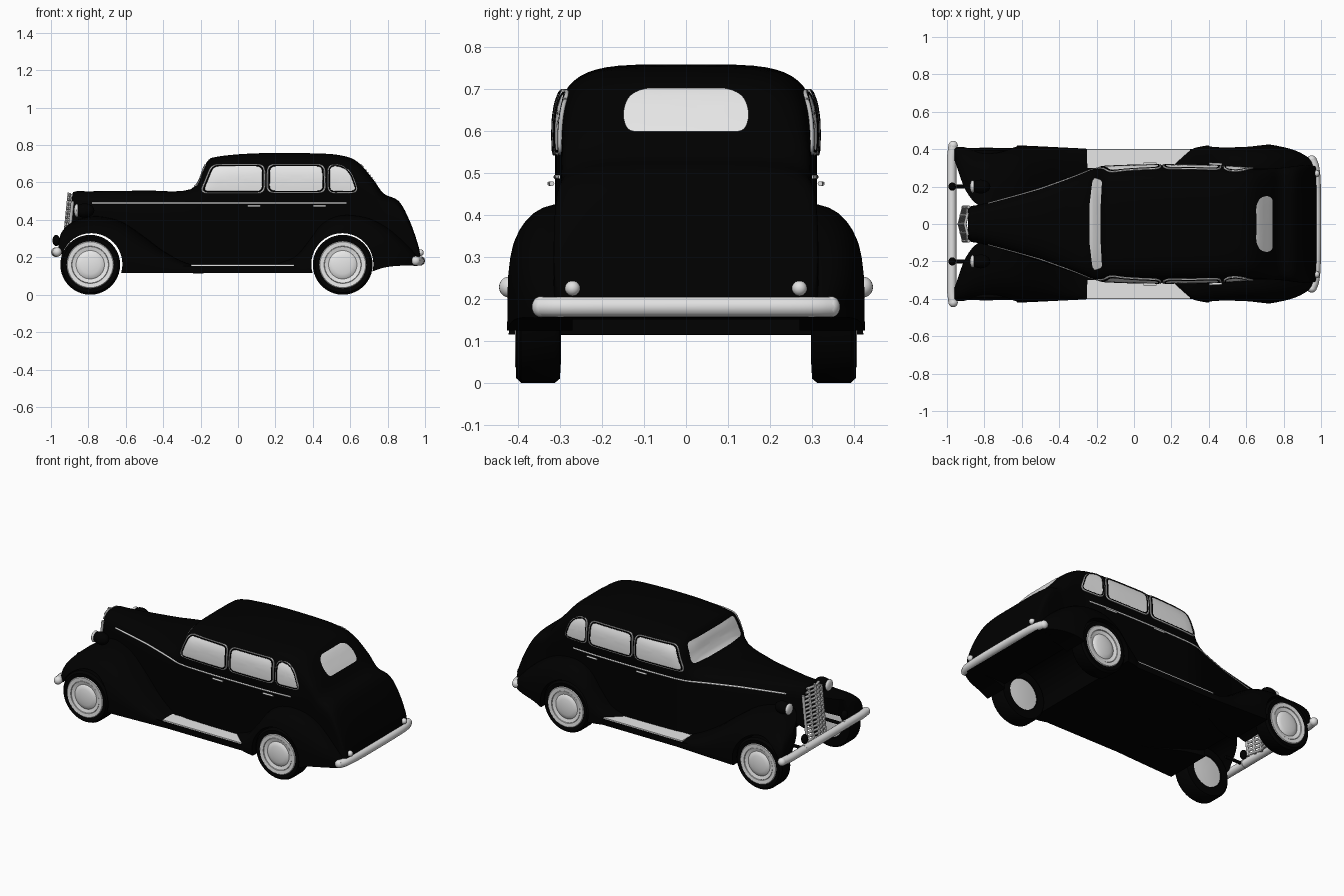
import bpy, bmesh, math
from mathutils import Vector, Matrix
from mathutils.bvhtree import BVHTree

old = bpy.data.objects.get("Cube")
if old:
    bpy.data.objects.remove(old)


def material(name, value):
    m = bpy.data.materials.new(name)
    m.use_nodes = True
    col = (value, value, value, 1)
    m.diffuse_color = col
    m.node_tree.nodes["Principled BSDF"].inputs["Base Color"].default_value = col
    return m


BLACK = material("black paint", 0.0)
GLASS = material("pale glass", 0.8)
CHROME = material("chrome", 0.75)
WHITE = material("white", 0.95)
GREY = material("grille grey", 0.5)
meshes = []


def finish(name, bm, mat):
    bmesh.ops.recalc_face_normals(bm, faces=bm.faces)
    me = bpy.data.meshes.new(name)
    bm.to_mesh(me)
    bm.free()
    me.materials.append(mat)
    ob = bpy.data.objects.new(name, me)
    bpy.context.collection.objects.link(ob)
    meshes.append(ob)
    return ob


def resample(stations, n=4):
    """Catmull-Rom smoothing of a list of station tuples."""
    p = [Vector(s) for s in stations]
    p = [p[0]] + p + [p[-1]]
    out = []
    for a, b, c, d in zip(p, p[1:], p[2:], p[3:]):
        for i in range(n):
            t = i / n
            out.append(b + (c - a) * (t / 2) + (a * 2 - b * 5 + c * 4 - d) * (t * t / 2)
                       + (b * 3 - a - c * 3 + d) * (t ** 3 / 2))
    return out + [p[-1]]


def loft(name, rings, mat):
    bm = bmesh.new()
    loops = [[bm.verts.new(v) for v in r] for r in rings]
    k = len(loops[0])
    for a, b in zip(loops, loops[1:]):
        for i in range(k):
            bm.faces.new((a[i], a[(i + 1) % k], b[(i + 1) % k], b[i]))
    bm.faces.new(loops[0])
    bm.faces.new(loops[-1])
    return finish(name, bm, mat)


def power_arc(n, steps=14):
    """Unit quarter of a superellipse."""
    angles = [math.pi / 2 * i / steps for i in range(steps + 1)]
    return [(max(math.cos(a), 0) ** (2 / n), math.sin(a) ** (2 / n)) for a in angles]


def lathe(name, profile, x, z, side, mat, segs=40):
    bm = bmesh.new()
    rings = [[bm.verts.new((x + r * math.cos(2 * math.pi * i / segs), side * y,
                            z + r * math.sin(2 * math.pi * i / segs)))
              for i in range(segs)] for r, y in profile]
    for a, b in zip(rings, rings[1:]):
        for i in range(segs):
            j = (i + 1) % segs
            bm.faces.new((a[i], a[j], b[j], b[i]))
    bmesh.ops.remove_doubles(bm, verts=bm.verts, dist=1e-5)
    return finish(name, bm, mat)


def ball(name, loc, scale, mat):
    bm = bmesh.new()
    bmesh.ops.create_uvsphere(bm, u_segments=20, v_segments=12, radius=1,
                              matrix=Matrix.LocRotScale(Vector(loc), None, Vector(scale)))
    return finish(name, bm, mat)


def box(name, lo, hi, mat):
    lo, hi = Vector(lo), Vector(hi)
    bm = bmesh.new()
    bmesh.ops.create_cube(bm, size=1, matrix=Matrix.LocRotScale((lo + hi) / 2, None, hi - lo))
    return finish(name, bm, mat)


def wire(name, points, radius, mat, closed=False):
    cu = bpy.data.curves.new(name, "CURVE")
    cu.dimensions = "3D"
    cu.bevel_depth, cu.bevel_resolution, cu.use_fill_caps = radius, 3, True
    sp = cu.splines.new("POLY")
    sp.points.add(len(points) - 1)
    for q, p in zip(sp.points, points):
        q.co = (*p, 1)
    sp.use_cyclic_u = closed
    cu.materials.append(mat)
    ob = bpy.data.objects.new(name, cu)
    bpy.context.collection.objects.link(ob)


# Body shell: x, half width, top, bottom
body_stations = [
    (-.888, .085, .53, .2), (-.872, .095, .552, .2), (-.78, .115, .553, .19), (-.5, .20, .557, .13),
    (-.25, .285, .565, .115), (-.17, .302, .705, .115), (-.11, .307, .738, .115),
    (.1, .312, .756, .115), (.4, .31, .756, .115), (.55, .302, .745, .115), (.64, .297, .71, .13),
    (.72, .297, .62, .15), (.78, .30, .54, .155), (.86, .31, .5, .155), (.92, .315, .39, .155),
    (.965, .31, .26, .155), (.975, .29, .2, .16)]
rings = []
for x, w, top, low in resample(body_stations):
    belt = min(.48, low + .7 * (top - low))
    arc = power_arc(2.7 + 1.8 * min(max((x + .5) / .35, 0), 1))
    half = [(w, low)] + [(w * c, belt + (top - belt) * s) for c, s in arc]
    rings.append([(x, y, z) for y, z in half] + [(x, -y, z) for y, z in reversed(half[:-1])])
body = loft("body", rings, BLACK)
probe = bmesh.new()
probe.from_mesh(body.data)
surface = BVHTree.FromBMesh(probe)
probe.free()


def project(origin, lift):
    """Drop a point onto the body along its dominant far axis."""
    o = Vector(origin)
    axis = max(range(3), key=lambda i: abs(o[i]))
    d = Vector((0, 0, 0))
    d[axis] = -math.copysign(1, o[axis])
    hit = surface.ray_cast(o, d)
    if hit[0] is None:
        hit = surface.find_nearest(o)
    return hit[0] - d * lift


# Fenders: x, inner y, outer y, top, bottom
front_fender = [
    (-.96, .34, .40, .27, .23), (-.945, .30, .41, .33, .22), (-.90, .18, .415, .38, .2),
    (-.83, .1, .418, .41, .15), (-.74, .1, .42, .42, .115), (-.62, .12, .42, .39, .115),
    (-.5, .15, .415, .31, .115), (-.4, .2, .41, .235, .115), (-.3, .25, .405, .18, .115),
    (-.22, .27, .40, .153, .115)]
rear_fender = [
    (.2, .27, .31, .17, .115), (.3, .27, .395, .20, .115), (.38, .27, .418, .29, .115),
    (.45, .27, .428, .38, .115), (.55, .27, .432, .425, .115), (.68, .27, .43, .415, .115),
    (.78, .27, .415, .37, .145), (.87, .27, .39, .30, .155), (.94, .27, .35, .23, .155),
    (.965, .27, .32, .19, .16)]
fenders = {"front": front_fender, "rear": rear_fender}
WHEELS = {"front": -.79, "rear": .56}
shells = {"front": [body], "rear": [body]}
arc = power_arc(2.8, 10)
for side, tag in ((1, "y_plus"), (-1, "y_minus")):
    for end, stations in fenders.items():
        rings = [[(x, side * a, low), (x, side * b, low)] +
                 [(x, side * (a + (b - a) * c), low + .02 + (top - low - .02) * s) for c, s in arc]
                 for x, a, b, top, low in resample(stations)]
        shells[end].append(loft(f"{end}_fender_{tag}", rings, BLACK))

        # Wheel
        parts = (
            ("tyre", BLACK, [(.09, .39), (.126, .402), (.148, .405), (.16, .392), (.16, .312),
                             (.15, .300), (.1, .297), (.09, .31)]),
            ("whitewall", WHITE, [(.126, .403), (.122, .407), (.1, .405), (.099, .397)]),
            ("rim", WHITE, [(.1, .396), (.097, .402), (.076, .396)]),
            ("hubcap", WHITE, [(.077, .395), (.07, .401), (.05, .406), (.025, .409), (0, .41)]),
            ("inner_disc", CHROME, [(.098, .302), (.06, .299), (0, .296)]))
        for part, mat, profile in parts:
            lathe(f"{end}_{part}_{tag}", profile, WHEELS[end], .16, side, mat)

    # Running board with pale step plate
    ys = sorted((side * .27, side * .40))
    box(f"running_board_{tag}", (-.6, ys[0], .115), (.38, ys[1], .153), BLACK)
    ys = sorted((side * .30, side * .398))
    box(f"step_plate_{tag}", (-.25, ys[0], .153), (.3, ys[1], .161), WHITE)

    # Belt trim and door handles
    path = [project((-.78 + 1.36 * i / 40, side * 2, .49), -.002) for i in range(41)]
    wire(f"belt_trim_{tag}", path, .0055, CHROME)
    for i, hx in enumerate((.05, .40)):
        grip = [project((hx + d, side * 2, .474), .012) for d in (0, .035, .07)]
        wire(f"door_handle_{i + 1}_{tag}", grip, .006, CHROME)

    # Lamps, front guards and bumper ends
    ball(f"headlamp_pod_{tag}", (-.82, side * .2, .45), (.052, .037, .038), BLACK)
    ball(f"headlamp_lens_{tag}", (-.863, side * .2, .45), (.014, .034, .035), CHROME)
    ball(f"front_guard_{tag}", (-.972, side * .2, .29), (.02, .022, .03), BLACK)
    ball(f"tail_lamp_{tag}", (.975, side * .27, .225), (.018, .018, .018), CHROME)
    ball(f"front_bumper_end_{tag}", (-.967, side * .42, .228), (.025, .025, .025), CHROME)
    ball(f"rear_bumper_end_{tag}", (.95, side * .345, .181), (.025, .022, .025), CHROME)
    wire(f"front_bumper_clamp_{tag}", [(-.973, side * .19, .228), (-.973, side * .21, .228)],
         .027, CHROME)
    wire(f"front_bracket_{tag}", [(-.97, side * .2, .228), (-.84, side * .2, .228)], .01, BLACK)
    wire(f"rear_bracket_{tag}", [(.97, side * .27, .22), (.94, side * .27, .2)], .01, BLACK)

# Open wheel wells across the car
for end, cx in (("front", -.784), ("rear", .558)):
    cutter = lathe("wheel_cutter", [(0, -.5), (.166, -.5), (.166, .5), (0, .5)],
                   cx, .163, 1, BLACK)
    for target in shells[end]:
        mod = target.modifiers.new("wheel_opening", "BOOLEAN")
        mod.operation, mod.object = "DIFFERENCE", cutter
        bpy.context.view_layer.objects.active = target
        bpy.ops.object.modifier_apply(modifier=mod.name)
    meshes.remove(cutter)
    bpy.data.objects.remove(cutter)


# Windows
def rounded(corners, r, steps=5):
    out = []
    c = [Vector(p) for p in corners]
    for i, p in enumerate(c):
        a = p + (c[i - 1] - p).normalized() * r
        b = p + (c[(i + 1) % len(c)] - p).normalized() * r
        out += [a.lerp(p, t).lerp(p.lerp(b, t), t) for t in (k / steps for k in range(steps + 1))]
    return out


def window(name, corners, r, place, lean=0):
    """Pane laid on the body; lean lifts its upper part off the surface."""
    def lay(p, lift):
        return project(place(p), lift + lean * max(p.y - .55, 0))

    outline = rounded(corners, r)
    outline = [a.lerp(b, t) for a, b in zip(outline, outline[1:] + outline[:1])
               for t in ((0, .25, .5, .75) if (b - a).length > .03 else (0,))]
    mid = sum(outline, Vector((0, 0))) / len(outline)
    bm = bmesh.new()
    loops = [[bm.verts.new(lay(mid.lerp(p, f), .005)) for p in outline]
             for f in (1, .8, .6, .4, .2)]
    k = len(outline)
    for a, b in zip(loops, loops[1:]):
        for i in range(k):
            bm.faces.new((a[i], a[(i + 1) % k], b[(i + 1) % k], b[i]))
    bm.faces.new(loops[-1])
    finish(name, bm, GLASS)
    if lean:
        wire(name + "_seal", [lay(p, .004) for p in outline], .004, BLACK, True)
        wire(name + "_frame", [lay(mid + (p - mid) * 1.06, .002) for p in outline],
             .005, GREY, True)


side_windows = {
    "front_door_window": [(-.19, .55), (.132, .55), (.132, .69), (-.133, .69)],
    "rear_door_window": [(.165, .552), (.457, .552), (.453, .69), (.168, .69)],
    "quarter_window": [(.487, .55), (.637, .552), (.60, .655), (.55, .69), (.487, .69)]}
for side, tag in ((1, "y_plus"), (-1, "y_minus")):
    for name, corners in side_windows.items():
        window(f"{name}_{tag}", corners, .033, lambda p: (p.x, side * 2, p.y), .05)
window("windscreen", [(-.25, .58), (.25, .58), (.235, .698), (-.235, .698)], .03,
       lambda p: (-2, p.x, p.y))
arch = [(.14, .598), (.152, .64), (.138, .684), (.10, .702)]
window("back_window", arch + [(-y, z) for y, z in reversed(arch)], .021, lambda p: (2, p.x, p.y))


# Grille lattice
def grille_x(z, y):
    return -.935 + (z - .22) * .1 + abs(y) * .25


for i in range(14):
    z = .22 + .024 * i
    hw = .09 if i < 11 else .09 - .01 * (i - 10)
    wire(f"grille_bar_{i + 1}", [(grille_x(z, y), y, z) for y in (-hw, 0, hw)], .008, GREY)
for i, y in enumerate((-.09, -.045, 0, .045, .09)):
    top = .545 - abs(y) * .5
    wire(f"grille_rib_{i + 1}", [(grille_x(z, y), y, z) for z in (.21, top)], .009, GREY)

# Bumpers
wire("front_bumper", [(-.967, -.42, .228), (-.975, -.36, .228), (-.975, .36, .228),
                      (-.967, .42, .228)], .025, CHROME)
wire("rear_bumper", resample([(.95, -.345, .181), (.968, -.29, .181), (.975, -.15, .181),
                              (.975, .15, .181), (.968, .29, .181), (.95, .345, .181)]),
     .025, CHROME)

# Smooth shading with crisp edges
bpy.ops.object.select_all(action="DESELECT")
for ob in meshes:
    ob.select_set(True)
bpy.context.view_layer.objects.active = body
bpy.ops.object.shade_smooth_by_angle(angle=math.radians(40))
